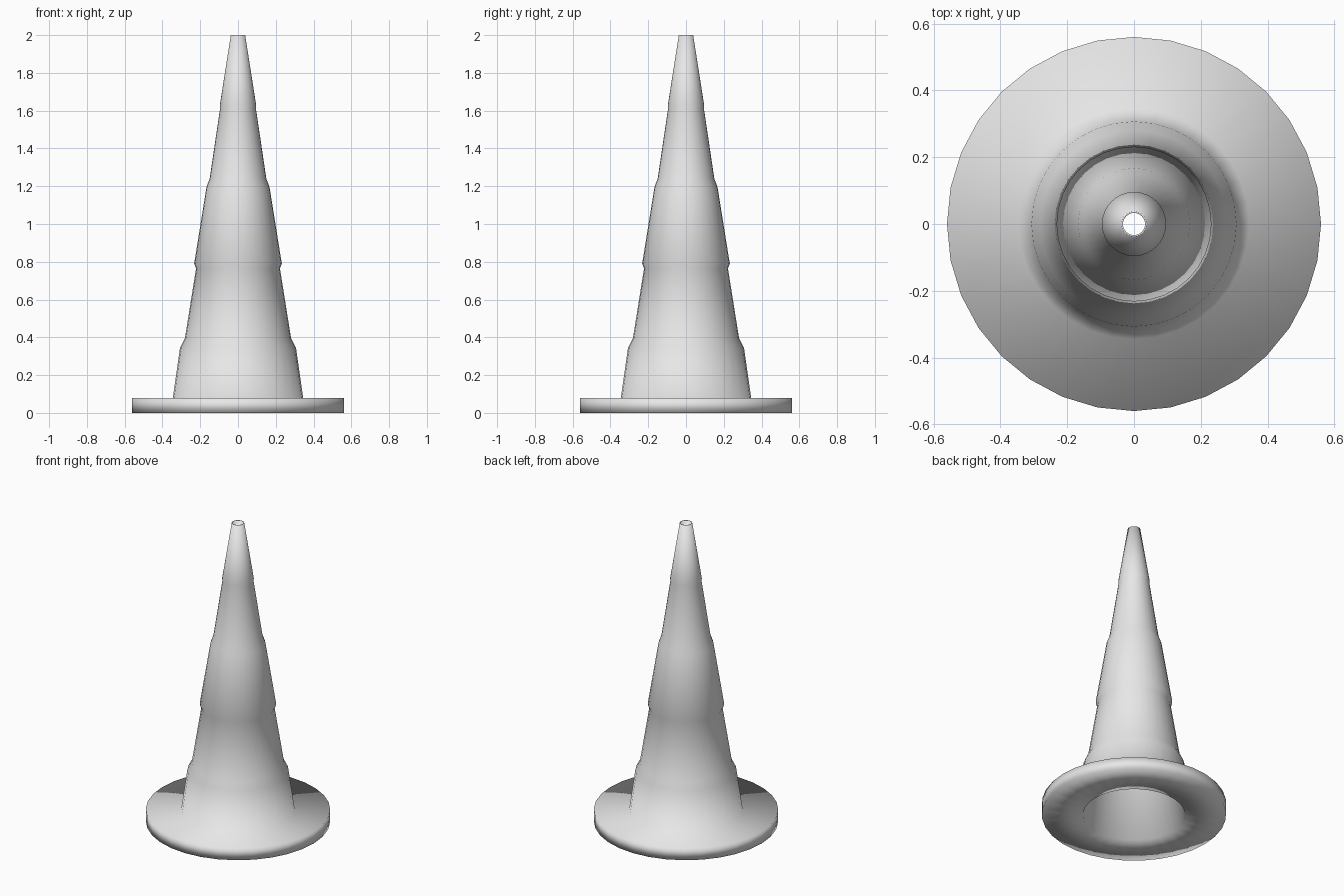
import bpy, bmesh, math

SIDES = 32

cube = bpy.data.objects.get("Cube")
if cube:
    bpy.data.objects.remove(cube)

grey = bpy.data.materials.new("light_grey")
grey.use_nodes = True
colour = (0.8, 0.8, 0.8, 1)
grey.diffuse_color = colour
grey.node_tree.nodes["Principled BSDF"].inputs["Base Color"].default_value = colour

# Closed wall section (radius, height): base plate, stepped outside, hollow inside
section = [
    (0.56, 0), (0.56, 0.08), (0.345, 0.08),      # base plate
    (0.307, 0.345), (0.281, 0.395),              # lowest step
    (0.222, 0.765), (0.232, 0.79),               # raised band edge
    (0.167, 1.195), (0.15, 1.24),                # upper step
    (0.095, 1.61), (0.096, 1.63),                # top band edge
    (0.038, 2), (0.033, 2),                      # open tip
    (0.31, 0),                                   # inner wall down to the floor
]


def revolve(name, points, material):
    """Spin a closed section round the z axis into a smooth solid."""
    bm = bmesh.new()
    rings = []
    for i in range(SIDES):
        a = math.tau * i / SIDES
        rings.append([bm.verts.new((r * math.cos(a), r * math.sin(a), z))
                      for r, z in points])
    for i, ring in enumerate(rings):
        after = rings[(i + 1) % SIDES]
        for j in range(len(points)):
            k = (j + 1) % len(points)
            bm.faces.new((ring[j], after[j], after[k], ring[k])).smooth = True
    bmesh.ops.recalc_face_normals(bm, faces=bm.faces)
    mesh = bpy.data.meshes.new(name)
    bm.to_mesh(mesh)
    bm.free()
    mesh.materials.append(material)
    obj = bpy.data.objects.new(name, mesh)
    bpy.context.collection.objects.link(obj)
    return obj


revolve("traffic_cone", section, grey)
